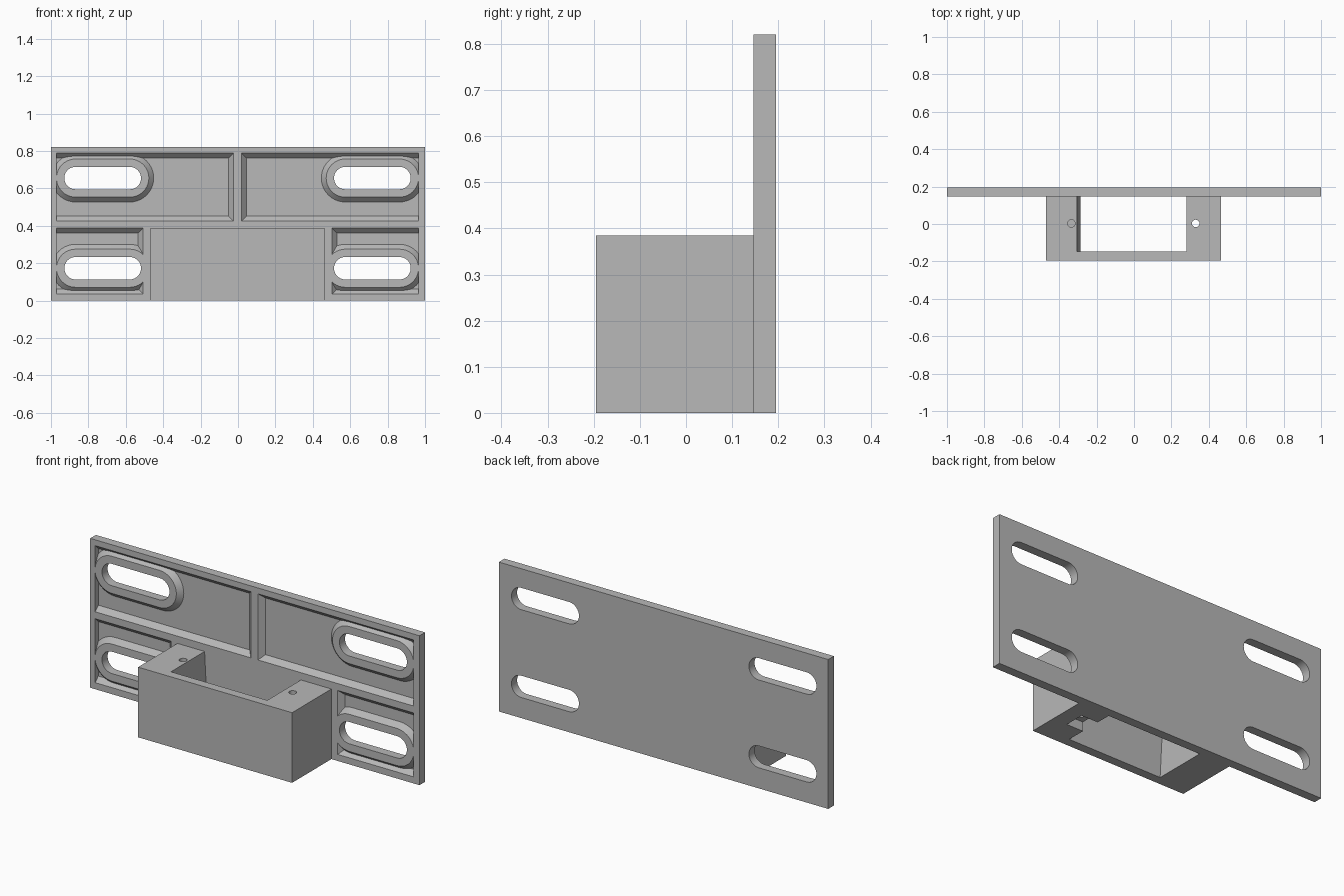
import bpy, bmesh, math

old = bpy.data.objects.get("Cube")
if old:
    bpy.data.objects.remove(old, do_unlink=True)

grey = bpy.data.materials.new("plain grey")
grey.use_nodes = True
grey.diffuse_color = (0.48, 0.48, 0.48, 1)
grey.node_tree.nodes["Principled BSDF"].inputs["Base Color"].default_value = (0.48, 0.48, 0.48, 1)

MID = -0.0025                 # mirror line of the features
FRONT, BACK = 0.146, 0.195    # plate faces in y
FLOOR = 0.173                 # recess floor in y
TOP = 0.82
BOX_TOP = 0.385


def loft(name, ring_a, ring_b):
    """Solid between two matching rings of points."""
    bm = bmesh.new()
    a = [bm.verts.new(p) for p in ring_a]
    b = [bm.verts.new(p) for p in ring_b]
    bm.faces.new(a)
    bm.faces.new(b[::-1])
    for i in range(len(a)):
        j = (i + 1) % len(a)
        bm.faces.new((a[j], a[i], b[i], b[j]))
    bmesh.ops.recalc_face_normals(bm, faces=bm.faces)
    mesh = bpy.data.meshes.new(name)
    bm.to_mesh(mesh)
    bm.free()
    mesh.materials.append(grey)
    ob = bpy.data.objects.new(name, mesh)
    bpy.context.collection.objects.link(ob)
    return ob


def rect(x0, x1, z0, z1, y):
    return [(x0, y, z0), (x1, y, z0), (x1, y, z1), (x0, y, z1)]


def block(name, x0, x1, y0, y1, z0, z1):
    return loft(name, rect(x0, x1, z0, z1, y0), rect(x0, x1, z0, z1, y1))


def stadium(xa, xb, z, r, y, steps=20):
    """Rounded slot outline with end centres xa < xb."""
    pts = []
    for cx, start in ((xb, -math.pi / 2), (xa, math.pi / 2)):
        for i in range(steps + 1):
            t = start + math.pi * i / steps
            pts.append((cx + r * math.cos(t), y, z + r * math.sin(t)))
    return pts


def circle(x, y, z, r, n=32):
    return [(x + r * math.cos(math.tau * i / n), y + r * math.sin(math.tau * i / n), z)
            for i in range(n)]


def cut(target, cutter):
    mod = target.modifiers.new("cut", 'BOOLEAN')
    mod.operation = 'DIFFERENCE'
    mod.solver = 'EXACT'
    mod.object = cutter
    bpy.context.view_layer.objects.active = target
    bpy.ops.object.modifier_apply(modifier=mod.name)
    bpy.data.objects.remove(cutter, do_unlink=True)


def span(side, near, far):
    """Sorted x range at two distances from the mirror line."""
    return sorted((MID + side * near, MID + side * far))


# Mounting plate with drafted recesses, slot rims and through slots
plate = block("mounting_plate", -1, 1, FRONT, BACK, 0, TOP)
EDGE, DRAFT, PROUD = 0.967, 0.026, 0.01
slope = DRAFT / (FLOOR - FRONT)
for side in (-1, 1):
    for inner, z0, z1, slot_z in ((0.022, 0.425, 0.788, 0.655), (0.506, 0.036, 0.387, 0.173)):
        g = slope * PROUD
        xf = span(side, inner - g, EDGE)
        xb = span(side, inner + DRAFT, EDGE)
        recess = loft("recess",
                      rect(*xf, z0 - g, z1 + g, FRONT - PROUD),
                      rect(*xb, z0 + DRAFT, z1 - DRAFT, FLOOR))
        ends = span(side, 0.576, 0.866)
        # Tapered rim kept around each slot
        e = 2 * PROUD
        rim = loft("rim",
                   stadium(*ends, slot_z, 0.102 - slope * e, FRONT - e),
                   stadium(*ends, slot_z, 0.102 + DRAFT + slope * e, FLOOR + e))
        cut(recess, rim)
        cut(plate, recess)
        cut(plate, loft("slot", stadium(*ends, slot_z, 0.06, 0),
                        stadium(*ends, slot_z, 0.06, 0.3)))

# Socket box with an open middle and one leaning inner wall
box = block("socket_box", -0.47, 0.465, -BACK, FRONT, 0, BOX_TOP)


def opening(y):
    lean = 0.02 / BOX_TOP
    lo, hi = -0.1, 0.5
    return [(-0.285 - lean * lo, y, lo), (0.28, y, lo),
            (0.28, y, hi), (-0.285 - lean * hi, y, hi)]


cut(box, loft("opening", opening(-0.146), opening(0.3)))

# Nut pocket under the left wall, screw holes in both walls
cut(box, block("nut_pocket", 0.2, 0.38, -0.045, 0.065, -0.1, 0.05))
for x, bottom in ((0.33, -0.1), (-0.335, 0.1)):
    cut(box, loft("screw_hole", circle(x, 0.003, bottom, 0.02), circle(x, 0.003, 0.5, 0.02)))

# Smooth the round ends, keep the edges sharp
for ob in (plate, box):
    bpy.ops.object.select_all(action='DESELECT')
    ob.select_set(True)
    bpy.context.view_layer.objects.active = ob
    bpy.ops.object.shade_smooth_by_angle(angle=math.radians(30))
